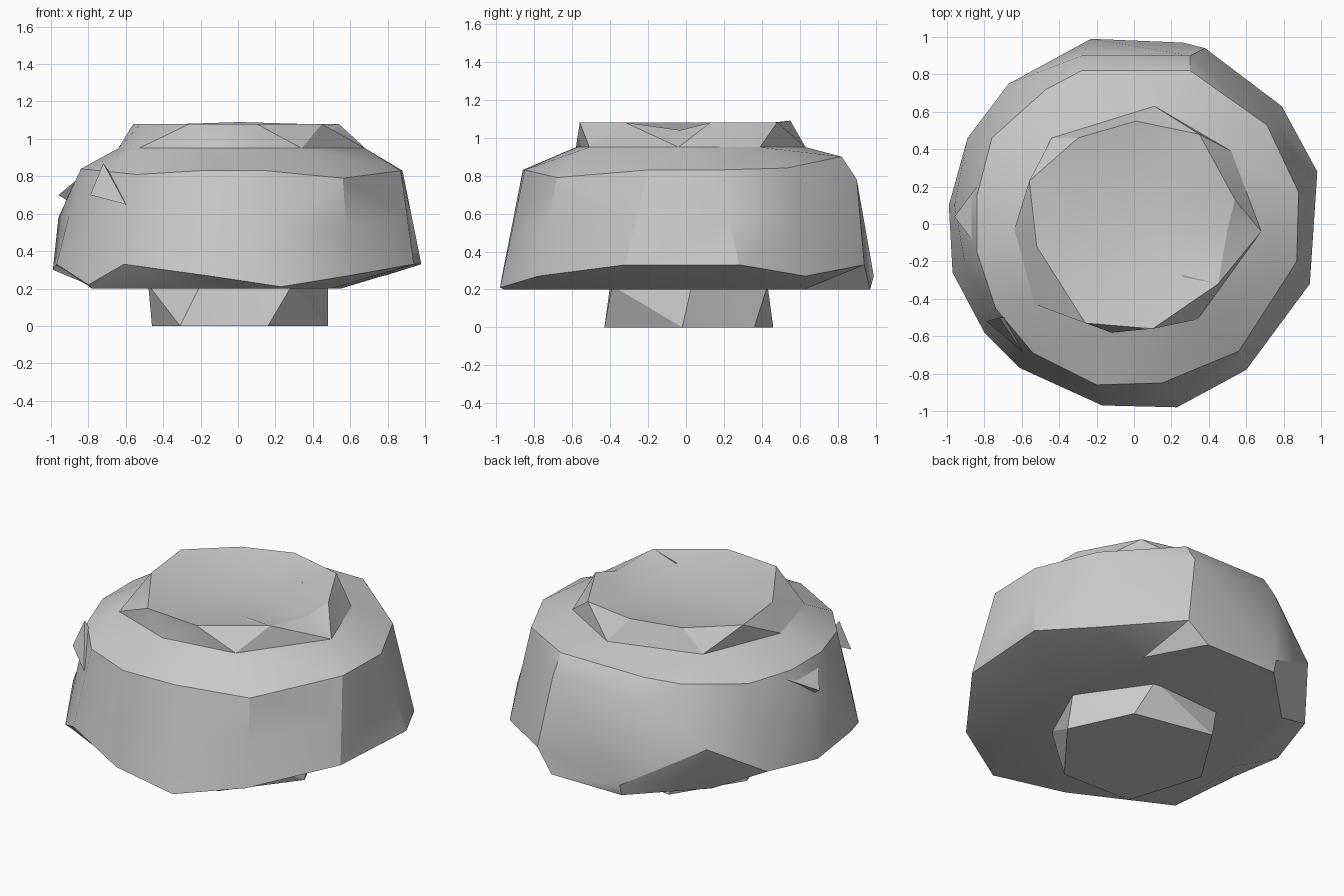
import bpy
import bmesh
import math
from mathutils import Vector

cube = bpy.data.objects.get("Cube")
if cube:
    bpy.data.objects.remove(cube, do_unlink=True)

# One plain grey for everything
grey = bpy.data.materials.new("stone_grey")
grey.use_nodes = True
colour = (0.6, 0.6, 0.6, 1)
grey.diffuse_color = colour
for node in grey.node_tree.nodes:
    if node.type == 'BSDF_PRINCIPLED':
        node.inputs["Base Color"].default_value = colour


def add_ring(bm, points, z=None):
    """Add a counter-clockwise loop of vertices, flat at z if it is given."""
    return [bm.verts.new(p if z is None else (p[0], p[1], z)) for p in points]


def stitch(bm, low, high):
    """Join two loops with triangles, always taking the shorter diagonal."""
    i = j = 0
    n, m = len(low), len(high)
    while i < n or j < m:
        a, a_next = low[i % n], low[(i + 1) % n]
        b, b_next = high[j % m], high[(j + 1) % m]
        shorter = (a_next.co - b.co).length < (b_next.co - a.co).length
        if j == m or (i < n and shorter):
            bm.faces.new((a, a_next, b))
            i += 1
        else:
            bm.faces.new((a, b_next, b))
            j += 1


def finish(bm, name, angle):
    """Turn the bmesh into a named, shaded object."""
    bmesh.ops.recalc_face_normals(bm, faces=bm.faces)
    mesh = bpy.data.meshes.new(name)
    bm.to_mesh(mesh)
    bm.free()
    mesh.materials.append(grey)
    obj = bpy.data.objects.new(name, mesh)
    bpy.context.collection.objects.link(obj)
    bpy.ops.object.select_all(action='DESELECT')
    obj.select_set(True)
    bpy.context.view_layer.objects.active = obj
    bpy.ops.object.shade_smooth_by_angle(angle=math.radians(angle))
    return obj


# Body: underside, lower rim, wall, shoulder, crown and shallow dish
underside = [(.55, 0), (.45, .62), (.26, .97), (-.23, .97), (-.6, .6),
             (-.75, 0), (-.78, -.56), (-.2, -.85), (.22, -.96), (.5, -.5)]
rim = [(.98, .28, .33), (.79, .63, .27), (.38, .94, .33), (-.23, .99, .27),
       (-.6, .7, .3), (-.89, .46, .33), (-.99, .1, .3), (-.97, -.26, .33),
       (-.8, -.58, .22), (-.61, -.77, .33), (-.17, -.97, .27),
       (.23, -.98, .21), (.6, -.78, .27), (.94, -.32, .33)]
shoulder = [(.88, .17, .83), (.71, .53, .84), (.3, .82, .9), (-.28, .82, .9),
            (-.47, .72, .87), (-.76, .46, .85), (-.84, .15, .84),
            (-.84, -.15, .84), (-.74, -.45, .83), (-.54, -.69, .81),
            (-.2, -.86, .83), (.15, -.85, .83), (.56, -.68, .79),
            (.87, -.2, .83)]
crown_base = [(.68, -.04), (.52, .39), (.11, .63), (-.44, .46), (-.64, -.03),
              (-.53, -.43), (-.12, -.58), (.34, -.51)]
crown_rim = [(.5, -.03, 1.04), (.54, .13, 1.08), (.35, .48, 1.08),
             (.01, .55, 1.09), (-.3, .46, 1.08), (-.56, .23, 1.08),
             (-.52, -.12, 1.08), (-.26, -.53, 1.08), (.1, -.56, 1.08),
             (.45, -.32, 1.08)]

# The wall runs straight except at the back bevel and the left bulges
bulges = {2: (.3, .9, .78), 3: (-.28, .9, .78),
          4: (-.67, .75, .52), 6: (-.96, .1, .58)}
wall = [bulges.get(k, Vector(a).lerp(Vector(b), .5))
        for k, (a, b) in enumerate(zip(rim, shoulder))]
dish = [(x * .55, y * .55) for x, y, z in crown_rim]

bm = bmesh.new()
loops = [add_ring(bm, underside, .2), add_ring(bm, rim), add_ring(bm, wall),
         add_ring(bm, shoulder), add_ring(bm, crown_base, .95),
         add_ring(bm, crown_rim), add_ring(bm, dish, 1.04)]
for low, high in zip(loops, loops[1:]):
    stitch(bm, low, high)
bm.faces.new(list(reversed(loops[0])))
centre = bm.verts.new((0, 0, 1.03))
for k, v in enumerate(loops[-1]):
    bm.faces.new((loops[-1][k - 1], v, centre))
finish(bm, "body", 28)

# Foot: twisted six-sided block
foot_bottom = [(.48, -.02), (.3, .36), (-.2, .46), (-.46, .05),
               (-.31, -.42), (.16, -.43)]
foot_top = [(.48, .03), (.2, .43), (-.28, .4), (-.48, -.05),
            (-.2, -.4), (.29, -.39)]
bm = bmesh.new()
low, high = add_ring(bm, foot_bottom, 0), add_ring(bm, foot_top, .22)
stitch(bm, low, high)
bm.faces.new(list(reversed(low)))
bm.faces.new(high)
finish(bm, "foot", 20)


# Chips: small broken wedges standing out of the surface
def chip(name, *corners):
    bm = bmesh.new()
    verts = [bm.verts.new(c) for c in corners]
    bmesh.ops.convex_hull(bm, input=verts)
    finish(bm, name, 10)


chip("left_flank_chip", (-.84, .2, .8), (-.84, -.12, .8), (-.96, .04, .7),
     (-.8, 0, .6))
chip("front_left_chip", (-.72, -.5, .87), (-.79, -.52, .7), (-.6, -.68, .65),
     (-.6, -.5, .7))
chip("back_rim_chip", (.35, .48, 1.08), (.37, .33, 1.06), (.1, .3, 1.04),
     (.25, .38, 1.0))
chip("front_rim_chip", (.45, -.32, 1.08), (.25, -.27, 1.06), (.33, -.36, 1.04),
     (.36, -.3, 1.0))
